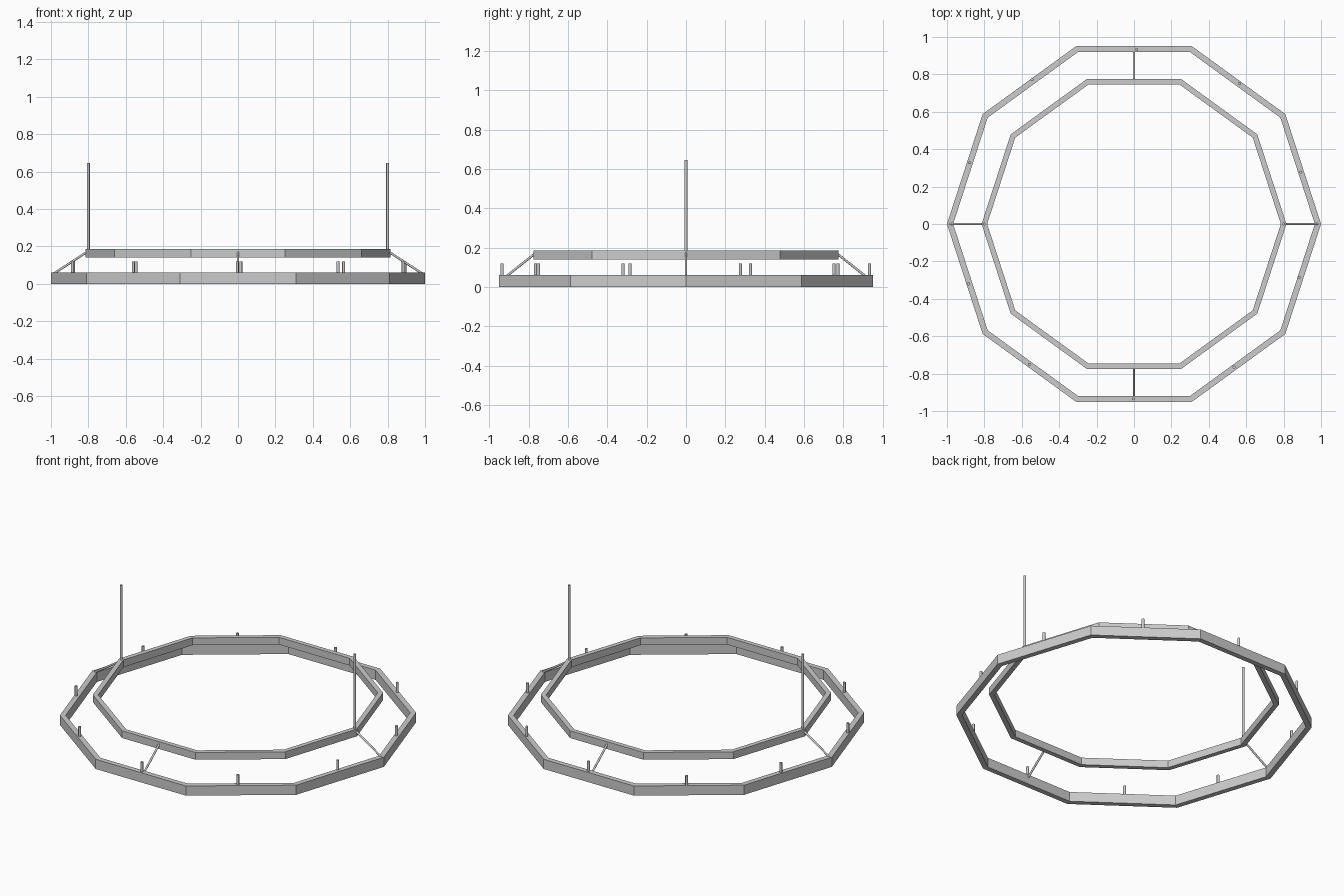
import bpy, bmesh, math
from mathutils import Vector

if "Cube" in bpy.data.objects:
    bpy.data.objects.remove(bpy.data.objects["Cube"])


def ring(name, r_out, r_in, z0, z1, sides=10):
    # flat-faced decagonal hoop with a rectangular section
    bm = bmesh.new()
    section = [(r_in, z0), (r_out, z0), (r_out, z1), (r_in, z1)]
    loops = []
    for i in range(sides):
        a = 2 * math.pi * i / sides
        loops.append([bm.verts.new((r * math.cos(a), r * math.sin(a), z)) for r, z in section])
    for i in range(sides):
        p, q = loops[i], loops[(i + 1) % sides]
        for k in range(4):
            m = (k + 1) % 4
            bm.faces.new((p[k], q[k], q[m], p[m]))
    bmesh.ops.recalc_face_normals(bm, faces=bm.faces)
    mesh = bpy.data.meshes.new(name)
    bm.to_mesh(mesh)
    bm.free()
    bpy.context.collection.objects.link(bpy.data.objects.new(name, mesh))


def rod(name, start, end, radius, sides=12):
    a, b = Vector(start), Vector(end)
    d = b - a
    bpy.ops.mesh.primitive_cylinder_add(vertices=sides, radius=radius, depth=d.length,
                                        location=(a + b) / 2)
    ob = bpy.context.object
    ob.name = name
    ob.rotation_mode = 'QUATERNION'
    ob.rotation_quaternion = d.to_track_quat('Z', 'Y')
    bpy.ops.object.shade_smooth_by_angle(angle=math.radians(40))


# the two hoops
ring("lower_ring", 1.0, 0.967, 0.0, 0.06)
ring("upper_ring", 0.815, 0.785, 0.14, 0.185)

# hanging rods and sloping braces
for s, side in ((-1, "left"), (1, "right")):
    rod(f"hanging_rod_{side}", (s * 0.8, 0, 0.15), (s * 0.8, 0, 0.645), 0.008)
    rod(f"brace_{side}", (s * 0.985, 0, 0.055), (s * 0.805, 0, 0.172), 0.006)
for s, side in ((-1, "front"), (1, "back")):
    rod(f"brace_{side}", (0, s * 0.925, 0.045), (0, s * 0.765, 0.172), 0.006)

# candle pegs, one near the middle of each lower ring side
pegs = [(0.015, 0.933), (0.565, 0.752), (0.892, 0.277), (0.883, -0.285), (0.535, -0.765),
        (-0.004, -0.935), (-0.56, -0.75), (-0.885, -0.32), (-0.88, 0.328), (-0.545, 0.772)]
for i, (x, y) in enumerate(pegs):
    rod(f"candle_peg_{i + 1}", (x, y, 0.05), (x, y, 0.12), 0.008)
